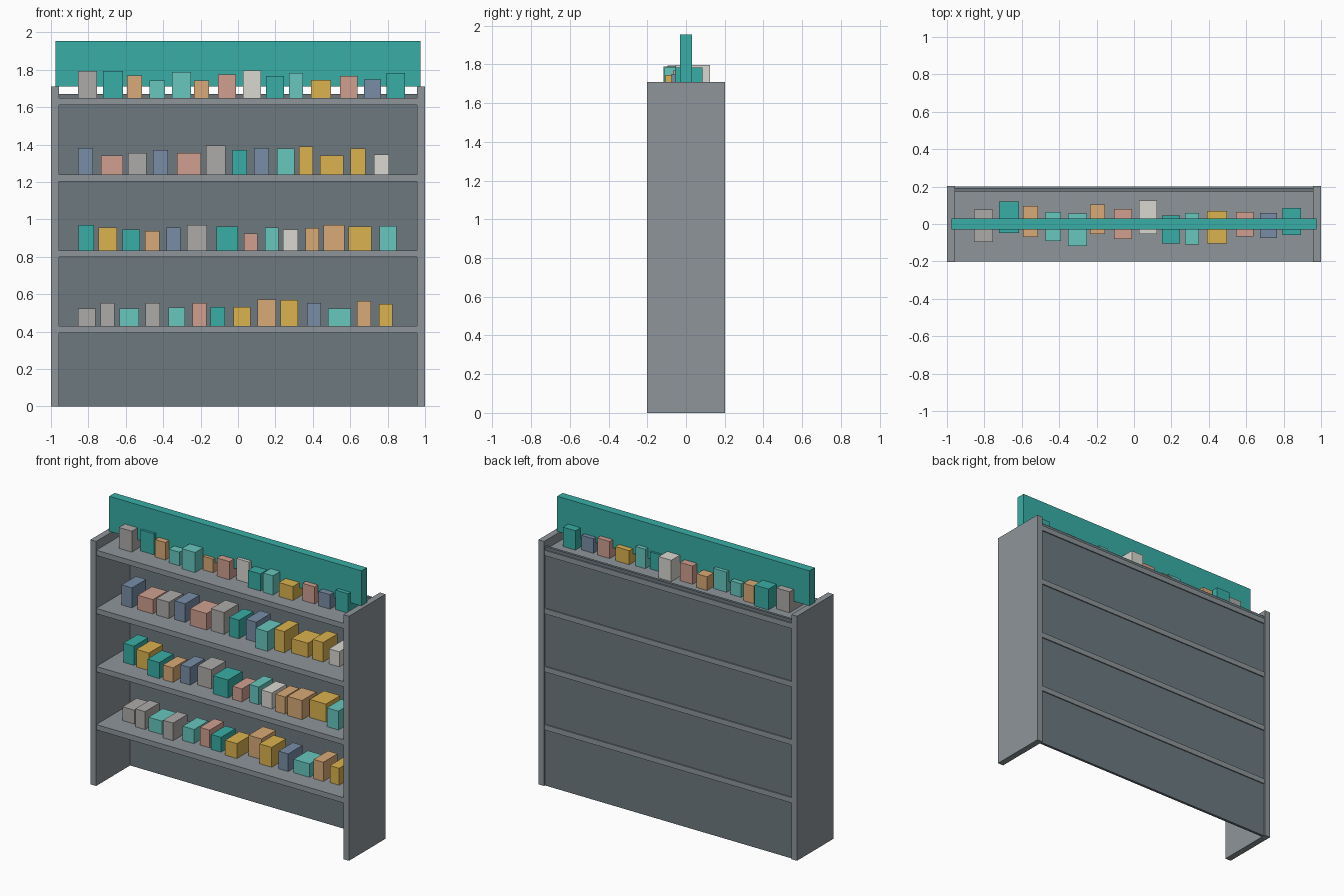
import bpy

def material(name, rgb):
    m = bpy.data.materials.new(name)
    m.diffuse_color = (*rgb, 1)
    return m

MATS = {
    "f": material("frame_grey", (0.27, 0.30, 0.32)),
    "k": material("back_grey", (0.15, 0.19, 0.21)),
    "G": material("warm_grey", (0.42, 0.41, 0.40)),
    "T": material("teal", (0.04, 0.42, 0.38)),
    "L": material("light_teal", (0.14, 0.57, 0.52)),
    "O": material("orange", (0.69, 0.40, 0.18)),
    "P": material("pink", (0.63, 0.35, 0.28)),
    "W": material("off_white", (0.69, 0.68, 0.63)),
    "Y": material("yellow", (0.71, 0.45, 0.08)),
    "B": material("blue", (0.19, 0.27, 0.39)),
}

def box(name, x, y, z, mat):
    """Box from (min, max) pairs on each axis."""
    bpy.ops.mesh.primitive_cube_add(size=1, location=[sum(r) / 2 for r in (x, y, z)])
    ob = bpy.context.object
    ob.name = name
    ob.scale = [r[1] - r[0] for r in (x, y, z)]
    bpy.ops.object.transform_apply(location=False, rotation=False, scale=True)
    ob.data.materials.append(MATS[mat])

# Frame: side panels, back panel, header board
IN = 0.956
for side, x in (("left", (-1, -IN)), ("right", (IN, 1))):
    box(side + "_side", x, (-0.202, 0.202), (0, 1.71), "f")
box("back_panel", (-IN, IN), (0.174, 0.192), (0, 1.67), "k")
box("header_board", (-0.975, 0.975), (-0.03, 0.03), (1.71, 1.955), "T")

def shelf(name, top, colours, goods):
    """Shelf board with boxed goods: left, right, height, front, (depth)."""
    box(name, (-IN, IN), (-0.2, 0.2), (top - 0.037, top), "f")
    for i, (c, g) in enumerate(zip(colours, goods)):
        x0, x1, h, y = g[:4]
        depth = g[4] if len(g) > 4 else 0.158
        box(f"{name}_goods_{i + 1}", (x0, x1), (y, y + depth), (top, top + h), c)

# Shelves from bottom to top
shelf("lower_shelf", 0.429, "GGLGLPTYOYBLOY", [
    (-.855, -.763, .096, -.055), (-.735, -.66, .125, -.085), (-.633, -.53, .094, -.085),
    (-.495, -.418, .123, -.12), (-.372, -.284, .099, -.08), (-.243, -.168, .123, -.074),
    (-.147, -.07, .104, -.087), (-.025, .066, .104, -.107), (.103, .203, .144, -.03),
    (.227, .322, .139, -.088), (.37, .444, .123, -.08), (.482, .605, .094, -.074),
    (.637, .712, .134, -.074), (.754, .826, .118, -.063)])

shelf("middle_shelf", 0.835, "TYTOBGTPLWOOYL", [
    (-.852, -.77, .134, -.05), (-.745, -.647, .123, -.06), (-.617, -.525, .112, -.12),
    (-.498, -.42, .102, -.118), (-.383, -.308, .123, -.088), (-.273, -.165, .134, -.057),
    (-.115, 0, .126, -.11), (.032, .105, .091, -.107), (.144, .216, .123, -.08),
    (.24, .322, .112, -.084), (.36, .433, .12, -.1), (.458, .57, .134, -.107),
    (.59, .715, .126, -.05), (.757, .847, .131, -.1)])

shelf("upper_shelf", 1.241, "BPGBPGTBLYYYW", [
    (-.855, -.775, .14, -.065), (-.732, -.615, .1, -.063), (-.588, -.49, .115, -.062),
    (-.455, -.374, .13, -.05), (-.326, -.197, .115, -.065), (-.17, -.068, .153, -.055),
    (-.03, .047, .13, -.055), (.085, .165, .14, -.035), (.208, .303, .137, -.105),
    (.325, .402, .148, -.062), (.438, .565, .1, -.035), (.602, .683, .137, -.035),
    (.727, .808, .105, -.035)])

shelf("top_shelf", 1.648, "GTOLLOPWTLYPBT", [
    (-.855, -.755, .146, -.095, .172), (-.722, -.615, .146, -.047, .167),
    (-.593, -.513, .122, -.07, .166), (-.472, -.39, .095, -.09, .155),
    (-.353, -.25, .141, -.117, .172), (-.235, -.155, .095, -.053, .156),
    (-.107, -.01, .127, -.08, .16), (.027, .124, .149, -.053, .178),
    (.15, .247, .119, -.105, .15), (.272, .347, .135, -.11, .17),
    (.39, .498, .098, -.105, .175), (.545, .64, .119, -.067, .132),
    (.675, .765, .101, -.075, .135), (.795, .892, .135, -.058, .144)])
